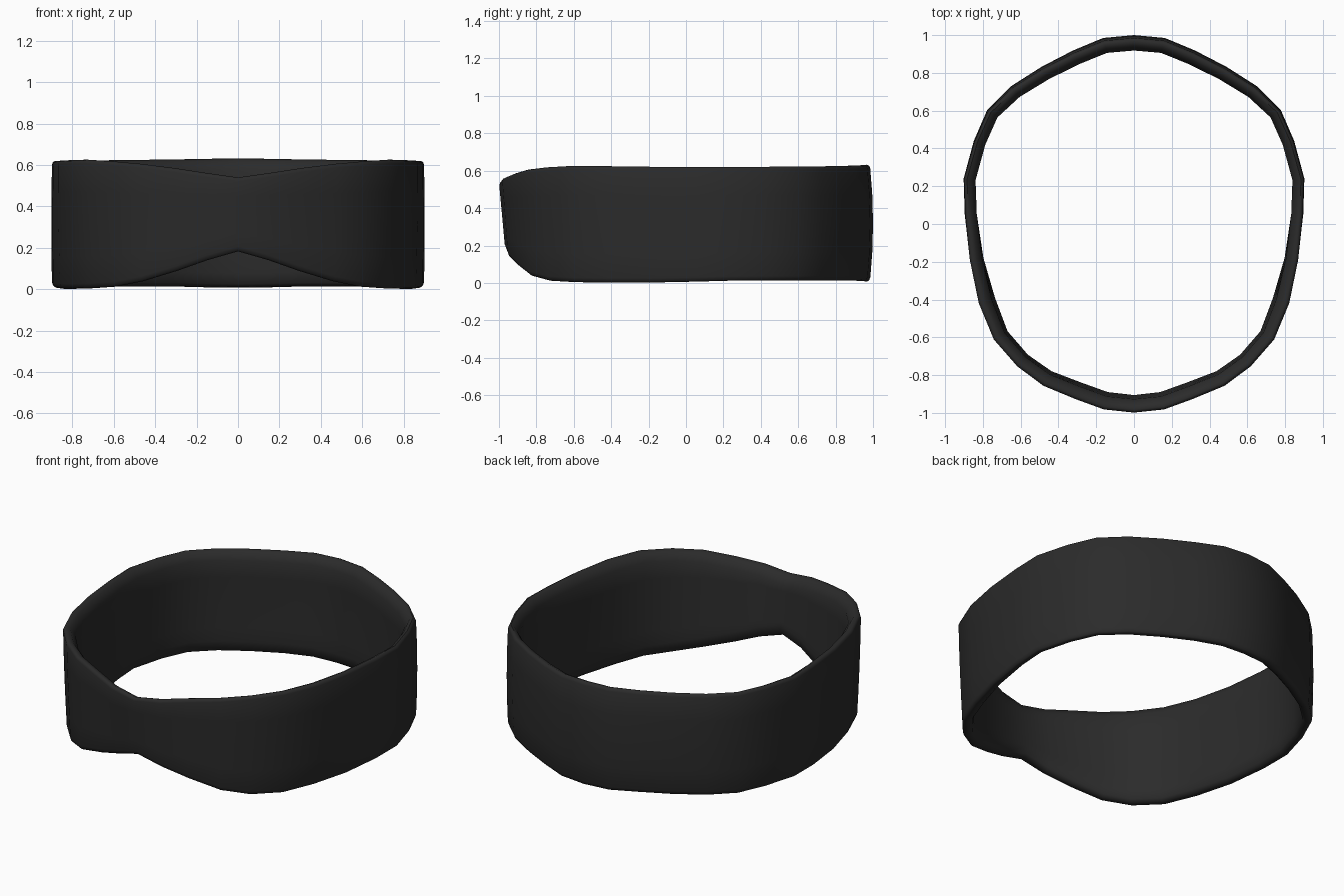
import bpy, bmesh, math
from mathutils import Vector

# Right half of the band, front to back: x, y, bottom z, top z, inward lean at the bottom, bulge, thickness
HALF = [
    (0.00, -1.000, 0.181, 0.540, 0.033, 0.000, 0.068),
    (0.16, -0.983, 0.138, 0.562, 0.033, 0.000, 0.068),
    (0.31, -0.928, 0.087, 0.585, 0.030, 0.000, 0.068),
    (0.48, -0.857, 0.036, 0.606, 0.025, 0.000, 0.067),
    (0.62, -0.755, 0.010, 0.618, 0.022, 0.002, 0.066),
    (0.745, -0.613, 0.002, 0.626, 0.022, 0.003, 0.068),
    (0.825, -0.420, 0.000, 0.624, 0.024, 0.003, 0.072),
    (0.872, -0.190, 0.000, 0.621, 0.010, 0.003, 0.066),
    (0.896, 0.050, 0.005, 0.620, 0.000, 0.003, 0.063),
    (0.902, 0.240, 0.010, 0.620, 0.000, 0.003, 0.063),
    (0.848, 0.440, 0.011, 0.621, 0.000, 0.005, 0.063),
    (0.778, 0.602, 0.011, 0.622, 0.000, 0.008, 0.065),
    (0.650, 0.730, 0.011, 0.623, 0.000, 0.012, 0.070),
    (0.488, 0.833, 0.011, 0.625, 0.000, 0.014, 0.073),
    (0.322, 0.919, 0.011, 0.627, 0.000, 0.016, 0.076),
    (0.163, 0.985, 0.007, 0.630, 0.000, 0.017, 0.078),
    (0.000, 1.000, 0.005, 0.632, 0.000, 0.017, 0.078),
]
ring = HALF + [(-p[0],) + p[1:] for p in HALF[-2:0:-1]]

# Cross-section: inward offset (share of thickness), height fraction, height shift
SECTION = [
    (0.00, 0.0, 0.026), (0.00, 0.25, 0.0), (0.00, 0.5, 0.0), (0.00, 0.75, 0.0),
    (0.00, 1.0, -0.018), (0.08, 1.0, -0.005), (0.25, 1.0, 0.0),
    (0.60, 1.0, -0.010), (1.00, 1.0, -0.052),
    (1.00, 0.75, 0.0), (1.00, 0.5, 0.0), (1.00, 0.25, 0.0),
    (1.00, 0.0, 0.072), (0.85, 0.0, 0.020), (0.60, 0.0, 0.006),
    (0.25, 0.0, 0.002), (0.08, 0.0, 0.008),
]

# Headband: cross-section swept round the outline
bm = bmesh.new()
n, m = len(ring), len(SECTION)
rows = []
for i, (x, y, lo, hi, lean, bulge, thick) in enumerate(ring):
    a, b = ring[i - 1], ring[(i + 1) % n]
    tangent = Vector((b[0] - a[0], b[1] - a[1])).normalized()
    inward = Vector((-tangent.y, tangent.x))
    row = []
    for share, frac, shift in SECTION:
        z = lo + (hi - lo) * frac + shift
        f = (z - lo) / (hi - lo)
        d = share * thick + lean * (1 - f) + bulge * (1 - 0.7 * share) * (2 * f - 1) ** 2
        row.append(bm.verts.new((x + inward.x * d, y + inward.y * d, z)))
    rows.append(row)
for i in range(n):
    r, s = rows[i], rows[(i + 1) % n]
    for j in range(m):
        k = (j + 1) % m
        bm.faces.new((r[j], s[j], s[k], r[k]))
bmesh.ops.recalc_face_normals(bm, faces=bm.faces)
mesh = bpy.data.meshes.new("headband")
bm.to_mesh(mesh)
bm.free()

# Single dark fabric colour
mat = bpy.data.materials.new("charcoal black")
mat.diffuse_color = (0.024, 0.024, 0.024, 1)
mesh.materials.append(mat)
band = bpy.data.objects.new("headband", mesh)
bpy.context.collection.objects.link(band)
bpy.context.view_layer.objects.active = band
band.select_set(True)
bpy.ops.object.shade_smooth_by_angle(angle=math.radians(50))
